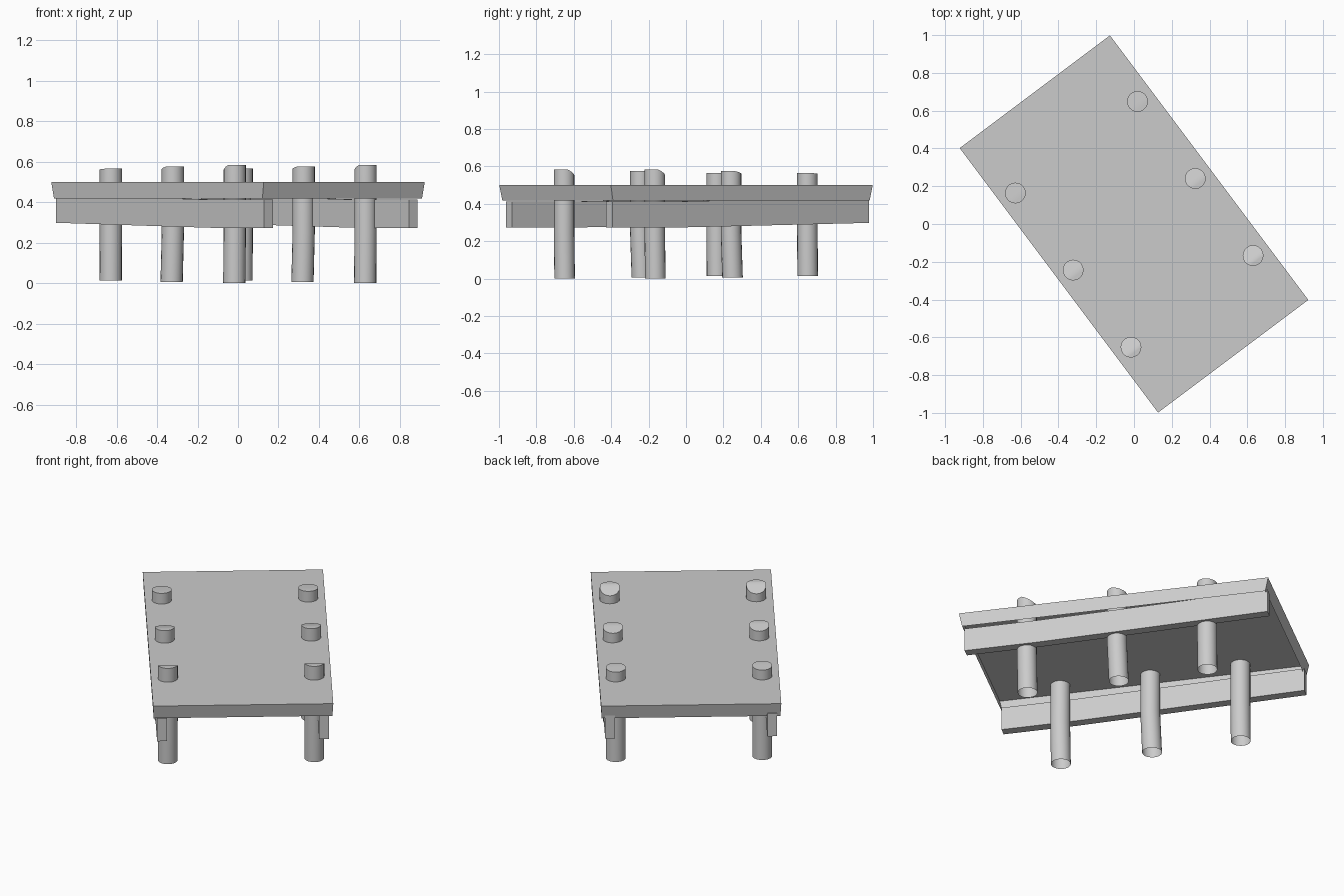
import bpy, bmesh, math
from mathutils import Matrix

if "Cube" in bpy.data.objects:
    bpy.data.objects.remove(bpy.data.objects["Cube"])

# The whole pier is turned about z: local x runs along the deck
TURN = Matrix.Rotation(math.atan2(-0.8, 0.6), 4, 'Z')

grey = bpy.data.materials.new("plain_grey")
grey.diffuse_color = (0.6, 0.6, 0.6, 1)
grey.use_nodes = True
grey.node_tree.nodes["Principled BSDF"].inputs["Base Color"].default_value = grey.diffuse_color


def finish(name, bm):
    bm.transform(TURN)
    me = bpy.data.meshes.new(name)
    bm.to_mesh(me)
    bm.free()
    me.materials.append(grey)
    ob = bpy.data.objects.new(name, me)
    bpy.context.collection.objects.link(ob)
    return ob


def loft(bm, rings, cap_start=True, cap_end=True):
    loops = [[bm.verts.new(p) for p in ring] for ring in rings]
    n = len(loops[0])
    for a, b in zip(loops, loops[1:]):
        for i in range(n):
            j = (i + 1) % n
            bm.faces.new((a[i], a[j], b[j], b[i]))
    if cap_start:
        bm.faces.new(loops[0][::-1])
    if cap_end:
        bm.faces.new(loops[-1])
    return loops


# Deck: thin top with slanted skirts, open underneath
bm = bmesh.new()
loft(bm, [[(sx * hx, sy * hy, z) for sx, sy in ((-1, -1), (1, -1), (1, 1), (-1, 1))]
          for hx, hy, z in ((0.858, 0.493, 0.418), (0.875, 0.497, 0.5))], cap_start=False)
finish("deck", bm)

# Side beams: slightly sagging toward the front end
for side, label in ((-1, "left"), (1, "right")):
    bm = bmesh.new()
    rings = []
    for x, z in ((-0.866, 0.298), (0.0, 0.281), (0.43, 0.273), (0.848, 0.273)):
        a, b = side * 0.42, side * 0.474
        rings.append([(x, a, z), (x, b, z), (x, b, z + 0.139), (x, a, z + 0.139)])
    loft(bm, rings)
    bmesh.ops.recalc_face_normals(bm, faces=bm.faces[:])
    finish(label + "_beam", bm)

# Posts: open at the foot, with chamfered tops that get steeper toward the front
R, N = 0.055, 20
CIRCLE = [(R * math.cos(2 * math.pi * i / N), R * math.sin(2 * math.pi * i / N))
          for i in range(N)]
KNEE = CIRCLE[4][0]
for side, label in ((-1, "left"), (1, "right")):
    for row, x, foot, top, slope, lean in (("back", -0.508, 0.014, 0.565, 0.08, -0.002),
                                           ("middle", 0.002, 0.006, 0.576, 0.25, -0.01),
                                           ("front", 0.512, 0.0, 0.584, 0.5, -0.004)):
        bm = bmesh.new()
        loops = loft(bm, [[(x + cx + dx, side * 0.404 + cy, z + k * min(0, cx - KNEE))
                           for cx, cy in CIRCLE]
                          for dx, z, k in ((lean, foot, 0), (0, 0.25, 0), (0, top, slope))],
                     cap_start=False, cap_end=False)
        rim = loops[-1]
        bm.faces.new(rim[4:17])               # sloping part of the top
        bm.faces.new(rim[16:] + rim[:5])      # level part of the top
        ob = finish(f"{label}_{row}_post", bm)
        bpy.context.view_layer.objects.active = ob
        ob.select_set(True)
        bpy.ops.object.shade_smooth_by_angle(angle=math.radians(35))
        ob.select_set(False)
